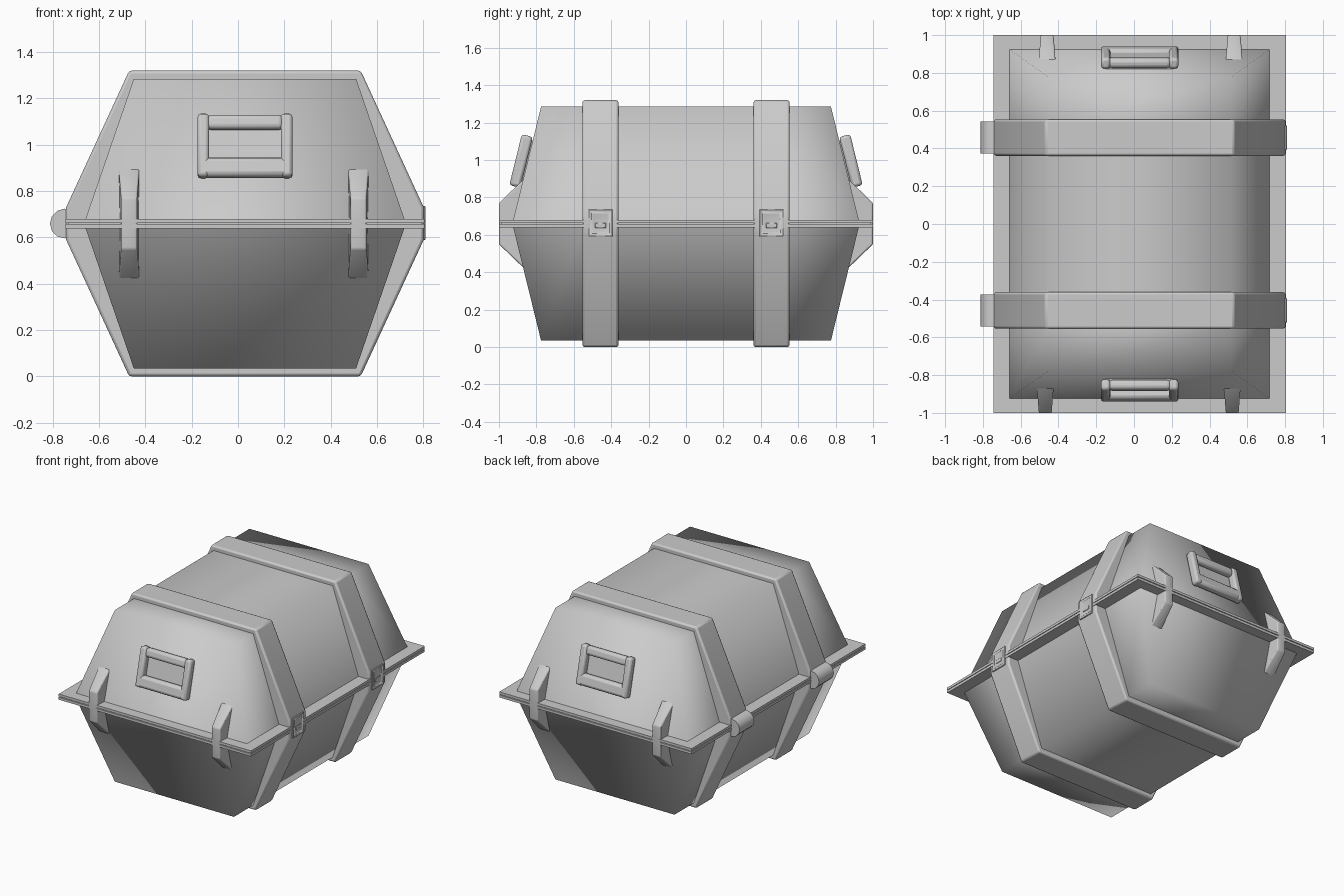
import bpy, bmesh
from math import atan2, pi
from mathutils import Matrix, Vector

if "Cube" in bpy.data.objects:
    bpy.data.objects.remove(bpy.data.objects["Cube"])

CX, MID = 0.03, 0.66          # case centre line and seam height
STRAP_Y, STRAP_W = 0.4575, 0.193

grey = bpy.data.materials.new("case_grey")
grey.use_nodes = True
grey.diffuse_color = (0.6, 0.6, 0.6, 1)
grey.node_tree.nodes["Principled BSDF"].inputs["Base Color"].default_value = (0.6, 0.6, 0.6, 1)


def finish(name, bm, angle=0.7, bevel=0, segments=2):
    """Turn a bmesh into a shaded object with an optional bevel."""
    bmesh.ops.recalc_face_normals(bm, faces=bm.faces)
    mesh = bpy.data.meshes.new(name)
    bm.to_mesh(mesh)
    bm.free()
    mesh.materials.append(grey)
    ob = bpy.data.objects.new(name, mesh)
    bpy.context.collection.objects.link(ob)
    if bevel:
        mod = ob.modifiers.new("bevel", "BEVEL")
        mod.width, mod.segments, mod.limit_method = bevel, segments, "ANGLE"
    bpy.ops.object.select_all(action="DESELECT")
    ob.select_set(True)
    bpy.context.view_layer.objects.active = ob
    bpy.ops.object.shade_smooth_by_angle(angle=angle)
    return ob


def box(bm, centre, size, matrix=Matrix()):
    m = matrix @ Matrix.Translation(centre) @ Matrix.Diagonal((*size, 1))
    return bmesh.ops.create_cube(bm, size=1, matrix=m)["verts"]


def prism(bm, rings):
    """Join two matching outlines into a closed solid."""
    a, b = [[bm.verts.new(p) for p in ring] for ring in rings]
    bm.faces.new(a)
    bm.faces.new(b)
    for i in range(len(a)):
        j = (i + 1) % len(a)
        bm.faces.new((a[i], a[j], b[j], b[i]))


# Tapered shells, softly shaded all round and open at the seam
for name, side in (("lid_shell", 1), ("base_shell", -1)):
    bm = bmesh.new()
    for v in box(bm, (0, 0, 0), (2, 2, 2)):
        outer = v.co.z > 0
        hx, hy, h = (0.48, 0.775, 0.625) if outer else (0.69, 0.925, 0.015)
        v.co = (CX + v.co.x * hx, v.co.y * hy, MID + side * h)
    seam = min(bm.faces, key=lambda f: abs(f.calc_center_median().z - MID))
    bm.faces.remove(seam)
    for y in (-1, 1):
        for edge in (-0.5, 0.5):
            bmesh.ops.bisect_plane(bm, geom=bm.verts[:] + bm.edges[:] + bm.faces[:],
                                   plane_co=(0, y * STRAP_Y + edge * STRAP_W, 0),
                                   plane_no=(0, 1, 0))
    finish(name, bm, angle=pi)

# Flanges with a fine seam between them
for name, z in (("lid_flange", 0.6715), ("base_flange", 0.6485)):
    bm = bmesh.new()
    box(bm, (CX, 0, z), (1.55, 2, 0.018))
    finish(name, bm)
bm = bmesh.new()
box(bm, (CX, 0, MID), (1.53, 1.98, 0.02))
finish("seam_gasket", bm)

# Straps, hinges and clasps
half = [(0.5, 1.32), (0.772, 0.73), (0.772, 0.59), (0.5, 0)]
outline = half + [(-x, z) for x, z in reversed(half)]
for tag, s in (("front", -1), ("back", 1)):
    y = s * STRAP_Y
    bm = bmesh.new()
    prism(bm, [[(CX + x, y + e * STRAP_W / 2, z) for x, z in outline] for e in (-1, 1)])
    finish(tag + "_strap", bm, bevel=0.012)

    bm = bmesh.new()
    m = Matrix.Translation((-0.748, y, MID)) @ Matrix.Rotation(pi / 2, 4, "X")
    bmesh.ops.create_cone(bm, cap_ends=True, segments=12, radius1=0.064, radius2=0.064,
                          depth=0.17, matrix=m)
    finish(tag + "_hinge", bm)

    # Clasp: recessed frame with a raised catch
    bm = bmesh.new()
    box(bm, (0.792, y, 0.6625), (0.036, 0.13, 0.145))
    face = max(bm.faces, key=lambda f: f.calc_center_median().x)
    bmesh.ops.inset_individual(bm, faces=[face], thickness=0.025)
    for v in face.verts:
        v.co.x -= 0.003
    bmesh.ops.inset_individual(bm, faces=[face], thickness=0.003)
    for v in face.verts:
        v.co.x -= 0.0015
    finish(tag + "_clasp", bm, bevel=0.003, segments=1)
    bm = bmesh.new()
    box(bm, (0.804, y, 0.65), (0.01, 0.058, 0.028))
    finish(tag + "_clasp_catch", bm, bevel=0.002, segments=1)

# End fittings, repeated by turning them about the case centre
lean = atan2(0.15, 0.61)
for tag, turn in (("front", 0), ("back", pi)):
    spin = Matrix.Translation((CX, 0, 0)) @ Matrix.Rotation(turn, 4, "Z")

    # Handle frame lying along the sloped end
    m = spin @ Matrix.Translation((0, -0.882, 0.995)) @ Matrix.Rotation(-lean, 4, "X")
    bm = bmesh.new()
    for x in (-1, 1):
        box(bm, (x * 0.18, 0, 0), (0.05, 0.06, 0.28), m)
    finish(tag + "_handle_arms", bm, bevel=0.015)
    bm = bmesh.new()
    box(bm, (0, 0.002, 0.105), (0.33, 0.052, 0.064), m)
    finish(tag + "_handle_grip", bm, bevel=0.02, segments=3)
    bm = bmesh.new()
    box(bm, (0, 0, -0.097), (0.39, 0.06, 0.085), m)
    finish(tag + "_handle_lower_bar", bm, bevel=0.02)
    bm = bmesh.new()
    box(bm, (0, 0.032, 0), (0.36, 0.016, 0.24), m)
    finish(tag + "_handle_backing", bm)

    # Stacking lugs, narrower on the outside
    profile = [(0.8, 0.9, 0.046), (0.865, 0.9, 0.045), (1, 0.77, 0.034)]
    profile += [(y, 2 * MID - z, w) for y, z, w in reversed(profile)]
    for side, x in (("right", -0.5), ("left", 0.49)):
        px = x if turn == 0 else -0.01 - x
        bm = bmesh.new()
        prism(bm, [[spin @ Vector(((px if turn == 0 else -px - 0.01) + e * w, -y, z))
                    for y, z, w in profile] for e in (-1, 1)])
        finish(f"{tag}_{side}_lug", bm, angle=0.9, bevel=0.008)
